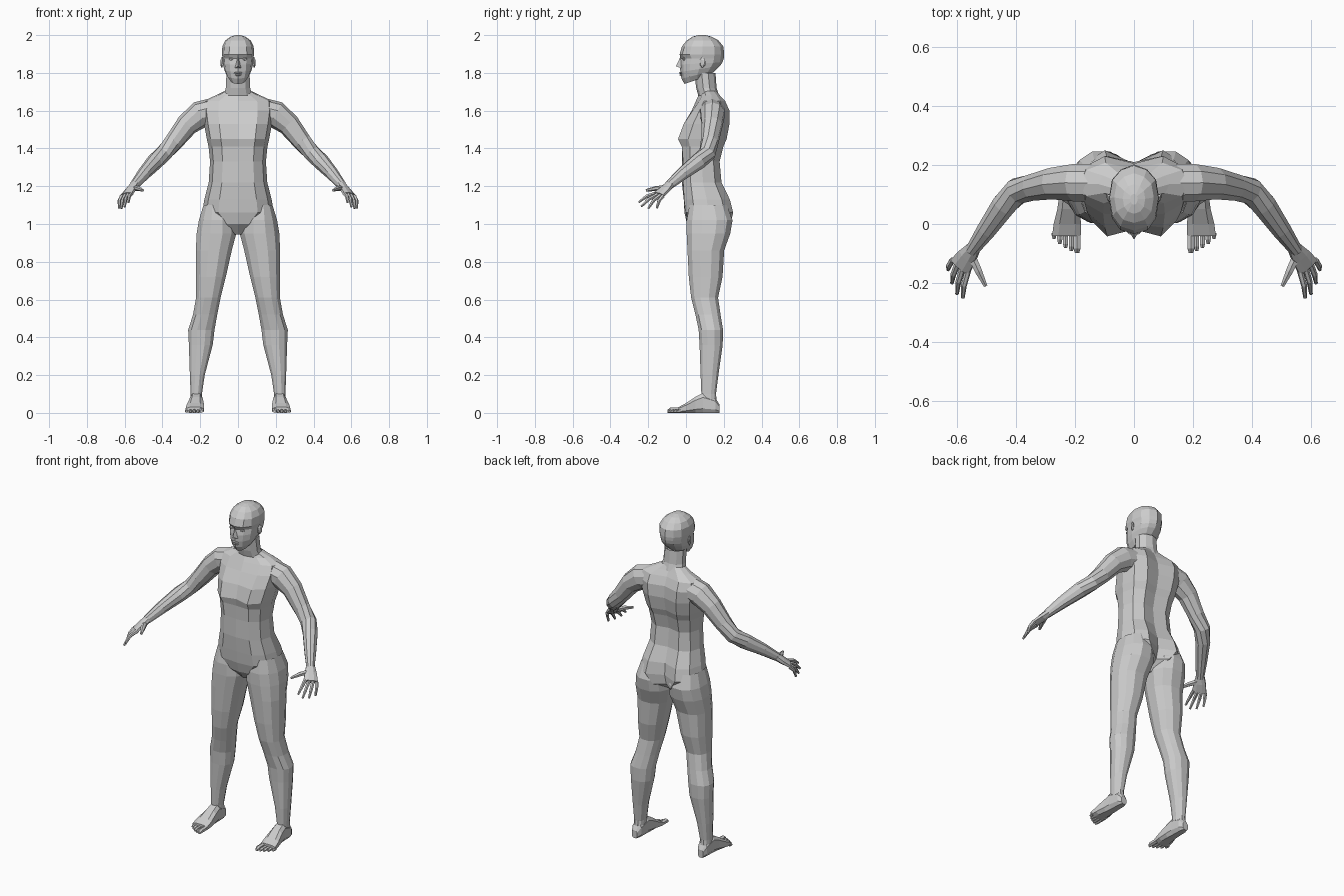
import bpy, bmesh, math
from mathutils import Vector, Matrix

skin = bpy.data.materials.new("plain_grey")
skin.diffuse_color = (0.6, 0.6, 0.6, 1)


def finish(name, bm, mirror=False):
    bmesh.ops.recalc_face_normals(bm, faces=bm.faces)
    me = bpy.data.meshes.new(name)
    bm.to_mesh(me)
    bm.free()
    me.materials.append(skin)
    ob = bpy.data.objects.new(name, me)
    bpy.context.collection.objects.link(ob)
    if mirror:
        ob.modifiers.new("mirror", 'MIRROR').use_mirror_merge = False
    return ob


def add_loft(bm, rings, start=True, end=True):
    vs = [[bm.verts.new(p) for p in r] for r in rings]
    n = len(vs[0])
    for a, b in zip(vs, vs[1:]):
        for i in range(n):
            j = (i + 1) % n
            bm.faces.new((a[i], a[j], b[j], b[i]))
    if start:
        bm.faces.new(vs[0][::-1])
    if end:
        bm.faces.new(vs[-1])


def ellipse(c, u, v, n=10, power=1.0):
    pts = []
    for i in range(n):
        a = 2 * math.pi * (i + 0.5) / n
        f = lambda t: math.copysign(abs(t) ** power, t)
        pts.append(Vector(c) + Vector(u) * f(math.cos(a)) + Vector(v) * f(math.sin(a)))
    return pts


def body_ring(z, w, fc, fm, ym, bk, bc, tilt=0):
    """Symmetric section: front centre, front mid, side, back mid, back centre."""
    half = [(0, fc), (0.55 * w, fm), (0.88 * w, ym + 0.62 * (fm - ym)), (w, ym),
            (0.88 * w, ym + 0.65 * (bk - ym)), (0.52 * w, bk), (0, bc)]
    pts = half + [(-x, y) for x, y in half[-2:0:-1]]
    return [(x, y, z + tilt * (y - ym)) for x, y in pts]


def tube_rings(path, n=8, across=None):
    """Sections square to a path of (x, y, z, half width, half thickness)."""
    ps = [Vector(p[:3]) for p in path]
    rings = []
    for i, p in enumerate(path):
        t = (ps[min(i + 1, len(ps) - 1)] - ps[max(i - 1, 0)]).normalized()
        u = Vector(across) if across else t.cross(Vector((0, 0, 1)))
        u = (u - t * u.dot(t)).normalized()
        rings.append(ellipse(ps[i], u * p[3], t.cross(u) * p[4], n))
    return rings


def blob(name, c, s, mirror=False, sub=1, tilt=0):
    bm = bmesh.new()
    bmesh.ops.create_icosphere(bm, subdivisions=sub, radius=1, matrix=Matrix.Translation(c)
                               @ Matrix.Rotation(tilt, 4, 'Z') @ Matrix.Diagonal((*s, 1)))
    return finish(name, bm, mirror)


# Torso, pelvis to collar
bm = bmesh.new()
add_loft(bm, [body_ring(*r) for r in (
    (0.945, 0.025, 0.05, 0.06, 0.10, 0.14, 0.13),
    (1.00, 0.11, 0.005, 0.015, 0.12, 0.235, 0.19),
    (1.06, 0.19, -0.008, 0.0, 0.12, 0.25, 0.205),
    (1.13, 0.178, -0.012, -0.01, 0.11, 0.232, 0.20),
    (1.22, 0.155, -0.022, -0.015, 0.09, 0.188, 0.175),
    (1.33, 0.148, -0.02, -0.015, 0.085, 0.178, 0.163),
    (1.41, 0.156, -0.018, -0.022, 0.09, 0.198, 0.18),
    (1.45, 0.165, -0.018, -0.042, 0.10, 0.215, 0.195),
    (1.53, 0.18, 0.0, -0.012, 0.12, 0.23, 0.21),
    (1.60, 0.19, 0.03, 0.035, 0.13, 0.23, 0.205),
    (1.65, 0.185, 0.052, 0.07, 0.135, 0.208, 0.185),
    (1.68, 0.12, 0.065, 0.085, 0.135, 0.18, 0.17),
    (1.705, 0.068, 0.072, 0.085, 0.12, 0.16, 0.16))], end=False)
finish("torso", bm)

# Neck
bm = bmesh.new()
add_loft(bm, [ellipse((0, y, z), (rx, 0, 0), (0, ry, 0)) for y, z, rx, ry in (
    (0.12, 1.68, 0.078, 0.055), (0.108, 1.72, 0.068, 0.054), (0.10, 1.80, 0.064, 0.056))],
    start=False, end=False)
finish("neck", bm)

# Head, jaw to crown
bm = bmesh.new()
add_loft(bm, [body_ring(*r) for r in (
    (1.765, 0.042, -0.008, 0.002, 0.06, 0.12, 0.13, 0.35),
    (1.79, 0.062, -0.024, -0.008, 0.06, 0.145, 0.155, 0.25),
    (1.82, 0.074, -0.03, -0.014, 0.07, 0.165, 0.18, 0.15),
    (1.85, 0.079, -0.032, -0.014, 0.08, 0.178, 0.193, 0.05),
    (1.877, 0.081, -0.028, -0.004, 0.085, 0.183, 0.20),
    (1.897, 0.085, -0.034, -0.02, 0.085, 0.185, 0.202),
    (1.94, 0.083, -0.022, -0.008, 0.088, 0.183, 0.198),
    (1.972, 0.067, 0.004, 0.014, 0.09, 0.16, 0.172),
    (1.992, 0.038, 0.035, 0.042, 0.085, 0.128, 0.135),
    (2.0, 0.012, 0.065, 0.068, 0.085, 0.1, 0.102))])
finish("head", bm)

# Face: nose, lips, eyes, ears
bm = bmesh.new()
v = [bm.verts.new(p) for p in ((0, -0.03, 1.885), (0, -0.053, 1.835),
                               (0.019, -0.022, 1.824), (-0.019, -0.022, 1.824))]
for f in ((0, 1, 2), (0, 3, 1), (1, 3, 2)):
    bm.faces.new([v[i] for i in f])
finish("nose", bm)
blob("upper_lip", (0, -0.028, 1.800), (0.026, 0.011, 0.006))
blob("lower_lip", (0, -0.024, 1.789), (0.022, 0.012, 0.006))
blob("eyes", (0.036, -0.01, 1.873), (0.015, 0.01, 0.008), True)
blob("ears", (0.085, 0.088, 1.855), (0.008, 0.018, 0.031), True, tilt=-0.35)

# Arms, shoulder to wrist
bm = bmesh.new()
add_loft(bm, tube_rings((
    (0.14, 0.138, 1.595, 0.068, 0.07), (0.20, 0.14, 1.58, 0.066, 0.072),
    (0.27, 0.138, 1.525, 0.056, 0.060), (0.34, 0.125, 1.435, 0.047, 0.050),
    (0.395, 0.112, 1.372, 0.046, 0.045), (0.44, 0.065, 1.33, 0.043, 0.045),
    (0.50, -0.02, 1.265, 0.034, 0.035), (0.55, -0.09, 1.205, 0.023, 0.025)), 10), False, False)
finish("arms", bm, True)

# Hands: palm, fingers, thumb
across = (-0.057, -0.04, 0.015)
bm = bmesh.new()
add_loft(bm, tube_rings(((0.545, -0.083, 1.211, 0.026, 0.022),
                         (0.565, -0.11, 1.185, 0.036, 0.020),
                         (0.59, -0.145, 1.155, 0.043, 0.014)), 8, across))
for k, tip in enumerate(((0.58, -0.25, 1.115), (0.60, -0.237, 1.092),
                         (0.617, -0.20, 1.082), (0.63, -0.155, 1.083))):
    base = Vector((0.563, -0.158, 1.162)).lerp(Vector((0.615, -0.122, 1.148)), k / 3)
    tip = Vector(tip)
    mid = base.lerp(tip, 0.5) + Vector((0.005, -0.004, 0.008))
    add_loft(bm, tube_rings(((*base, 0.011, 0.012), (*mid, 0.010, 0.010),
                             (*tip, 0.006, 0.006)), 6, across))
add_loft(bm, tube_rings(((0.552, -0.105, 1.19, 0.016, 0.016), (0.527, -0.16, 1.188, 0.014, 0.013),
                         (0.503, -0.21, 1.178, 0.007, 0.007)), 6))
finish("hands", bm, True)

# Legs: inner x, outer x, front y, back y, z
bm = bmesh.new()
add_loft(bm, [ellipse(((a + b) / 2, (f + k) / 2, z), ((b - a) / 2, 0, 0), (0, (k - f) / 2, 0), 12, 0.88)
              for a, b, f, k, z in (
    (0.04, 0.185, 0.015, 0.22, 1.10), (0.012, 0.21, 0.0, 0.25, 1.02),
    (0.006, 0.222, 0.0, 0.238, 0.95), (0.03, 0.226, 0.005, 0.205, 0.86),
    (0.062, 0.224, 0.012, 0.196, 0.72), (0.09, 0.224, 0.025, 0.172, 0.61),
    (0.108, 0.24, 0.048, 0.185, 0.52), (0.122, 0.266, 0.065, 0.198, 0.44),
    (0.132, 0.262, 0.07, 0.196, 0.36), (0.175, 0.256, 0.076, 0.173, 0.20),
    (0.190, 0.252, 0.08, 0.16, 0.10), (0.19, 0.252, 0.08, 0.165, 0.05))], False, False)
finish("legs", bm, True)

# Feet: heel to ball, then five toes
bm = bmesh.new()
add_loft(bm, [ellipse(((a + b) / 2, y, h / 2), ((b - a) / 2, 0, 0), (0, 0, h / 2 / 0.95), 8, 0.65)
              for y, a, b, h in (
    (0.177, 0.203, 0.24, 0.045), (0.155, 0.19, 0.252, 0.08), (0.09, 0.186, 0.256, 0.105),
    (0.05, 0.182, 0.262, 0.085), (0.0, 0.177, 0.275, 0.052), (-0.04, 0.178, 0.28, 0.03))])
for k in range(5):
    x = 0.193 + 0.0195 * k
    r = 0.014 if k == 0 else 0.010
    tip = -0.098 + 0.004 * k + 0.002 * k * k
    add_loft(bm, [ellipse((x, y, r * s), (r * s, 0, 0), (0, 0, r * s), 6)
                  for y, s in ((-0.03, 1), (tip + 0.015, 1), (tip, 0.6))])
finish("feet", bm, True)
